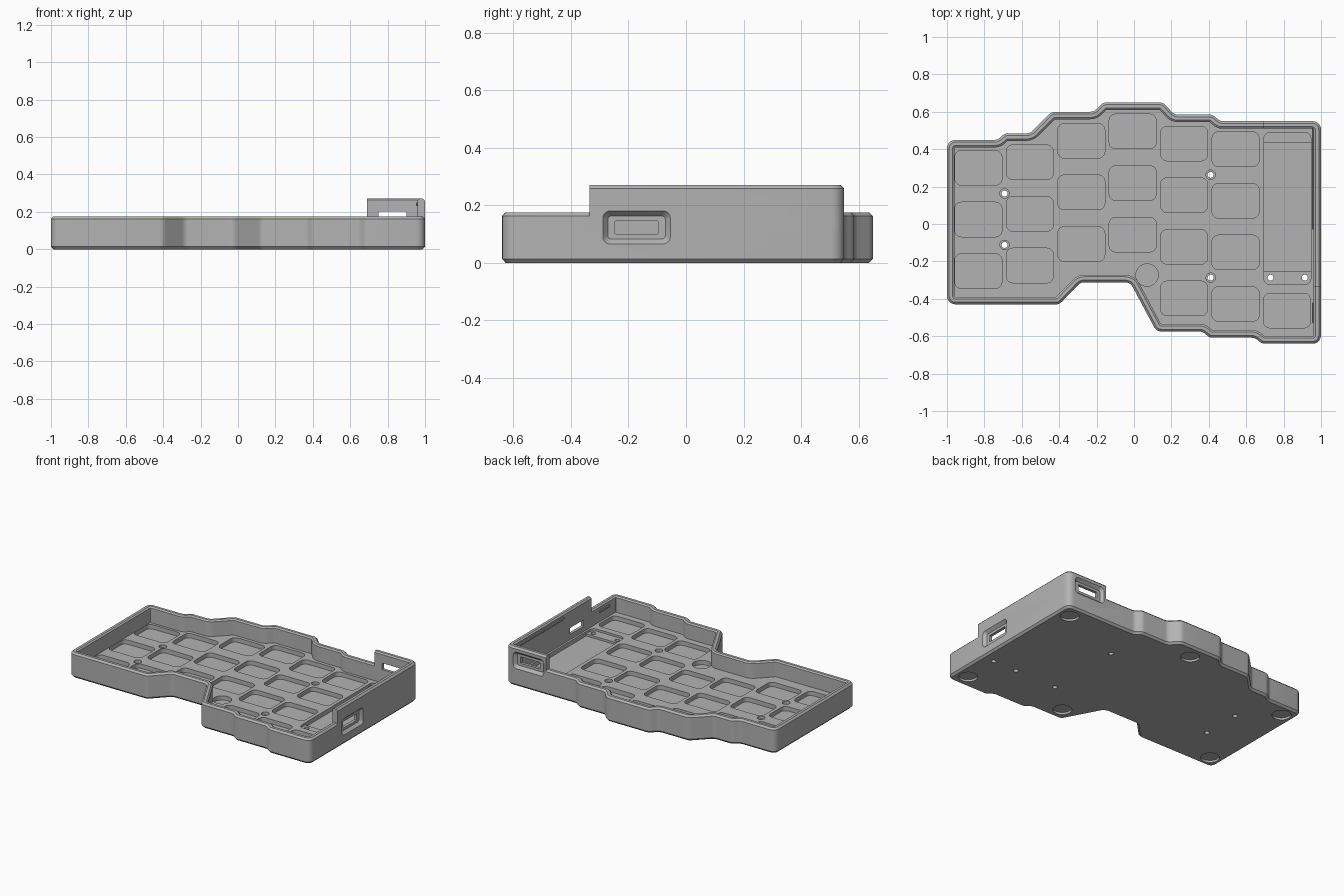
import bpy, bmesh, math
from mathutils import Vector, Matrix

if "Cube" in bpy.data.objects:
    bpy.data.objects.remove(bpy.data.objects["Cube"])

grey = bpy.data.materials.new("case grey")
grey.use_nodes = True
COLOUR = (0.45, 0.45, 0.45, 1)
grey.diffuse_color = COLOUR
grey.node_tree.nodes["Principled BSDF"].inputs["Base Color"].default_value = COLOUR

# Case outline, counter-clockwise
OUTLINE = [(-1, -.43), (-.4, -.43), (-.285, -.312), (-.02, -.312), (.12, -.575), (.365, -.575),
           (.405, -.608), (.645, -.608), (.685, -.64), (1, -.64), (1, .55), (.46, .55),
           (.42, .585), (.215, .585), (.155, .65), (-.165, .65), (-.215, .6), (-.44, .6),
           (-.555, .485), (-.69, .485), (-.73, .45), (-1, .45)]


def rounded(points, radius, inset=0, steps=5):
    """Inset a polygon and round every corner, keeping the point count fixed."""
    pts = [Vector(p) for p in points]
    n = len(pts)
    dirs = [(pts[(i + 1) % n] - pts[i]).normalized() for i in range(n)]
    moved, turns = [], []
    for i in range(n):
        a, b = dirs[i - 1], dirs[i]
        na, nb = Vector((-a.y, a.x)), Vector((-b.y, b.x))
        moved.append(pts[i] + (na + nb) * (inset / (1 + na.dot(nb))))
        turns.append(math.atan2(a.x * b.y - a.y * b.x, a.dot(b)))
    out = []
    for i in range(n):
        p, turn = moved[i], turns[i]
        r = radius - inset if turn > 0 else radius + inset
        room = min((moved[i - 1] - p).length, (moved[(i + 1) % n] - p).length) * .48
        t = min(max(r, .004) * math.tan(abs(turn) / 2), room)
        r = t / math.tan(abs(turn) / 2)
        side = math.copysign(1, turn)
        start = p - dirs[i - 1] * t
        normal = Vector((-dirs[i - 1].y, dirs[i - 1].x)) * side
        centre = start + normal * r
        for k in range(steps + 1):
            out.append(centre + Matrix.Rotation(turn * k / steps, 2) @ (start - centre))
    return out


def box_outline(w, h):
    return [(-w / 2, -h / 2), (w / 2, -h / 2), (w / 2, h / 2), (-w / 2, h / 2)]


def loft(bm, rings, matrix=Matrix()):
    """Closed solid through rings given as (2D points, height)."""
    loops = [[bm.verts.new(matrix @ Vector((p[0], p[1], z))) for p in pts] for pts, z in rings]
    bm.faces.new(loops[0][::-1])
    bm.faces.new(loops[-1])
    for lo, hi in zip(loops, loops[1:]):
        for i in range(len(lo)):
            j = (i + 1) % len(lo)
            bm.faces.new((lo[i], lo[j], hi[j], hi[i]))


def finish(bm, name):
    bmesh.ops.recalc_face_normals(bm, faces=bm.faces)
    mesh = bpy.data.meshes.new(name)
    bm.to_mesh(mesh)
    bm.free()
    mesh.materials.append(grey)
    obj = bpy.data.objects.new(name, mesh)
    bpy.context.collection.objects.link(obj)
    return obj


def combine(obj, other, operation="DIFFERENCE"):
    mod = obj.modifiers.new("combine", "BOOLEAN")
    mod.operation, mod.solver, mod.object = operation, "EXACT", other
    bpy.context.view_layer.objects.active = obj
    bpy.ops.object.modifier_apply(modifier=mod.name)
    bpy.data.objects.remove(other)


FLOOR, DEEP, WALL = .065, .035, .04


def tray(name, top):
    """Chamfered open tray following the outline."""
    profile = [(.013, 0), (0, .014), (0, top - .012), (.012, top), (.03, top),
               (WALL, top - .008), (WALL, FLOOR)]
    bm = bmesh.new()
    loft(bm, [(rounded(OUTLINE, .045, d), z) for d, z in profile])
    return finish(bm, name)


def block(name, low, high, bevel=0):
    bm = bmesh.new()
    low, high = Vector(low), Vector(high)
    bmesh.ops.create_cube(bm, size=1)
    for v in bm.verts:
        v.co = (low + high) / 2 + v.co * (high - low)
    if bevel:
        bmesh.ops.bevel(bm, geom=bm.edges[:], offset=bevel, segments=1, affect="EDGES")
    return finish(bm, name)


# Tray with a raised wall around the back corner
case = tray("keyboard_case", .175)
raised = tray("raised_wall", .27)
combine(raised, block("wall_region", (.69, -.335, .1), (1.2, .8, .4), .01), "INTERSECT")
combine(case, raised, "UNION")


def well(bm, x, y, w, h, z, radius=.035, top=.1):
    shape = rounded(box_outline(w, h), radius)
    loft(bm, [(shape, z), (shape, top)], Matrix.Translation((x, y, 0)))


def disc(bm, x, y, radius, z0, z1):
    bmesh.ops.create_cone(bm, cap_ends=True, segments=32, radius1=radius, radius2=radius,
                          depth=z1 - z0, matrix=Matrix.Translation((x, y, (z0 + z1) / 2)))


# Key wells, in columns with a shared pitch
COLUMNS = [(.3, 3), (.33, 3), (.445, 3), (.495, 3), (.43, 4), (.4, 4), (-.463, 1)]
bm = bmesh.new()
for i, (y, count) in enumerate(COLUMNS):
    for row in range(count):
        well(bm, -.832 + .275 * i, y - .276 * row, .252, .185, DEEP)
well(bm, .82, .083, .252, .815, .05)
disc(bm, .07, -.273, .06, DEEP, .1)
MOUNTS = [(-.692, .163), (-.692, -.112), (.41, .263), (.41, -.287)]
for x, y in MOUNTS:
    disc(bm, x, y, .025, .045, .1)
combine(case, finish(bm, "wells"))

# Deeper controller bay
combine(case, block("controller_bay", (.694, -.255, DEEP), (.946, .435, .1)))

# Screw holes and shallow round foot recesses underneath
bm = bmesh.new()
for x, y in MOUNTS + [(.73, -.287), (.913, -.287)]:
    disc(bm, x, y, .016, -.1, .1)
for x, y in [(.91, .455), (0, .55), (.91, -.54), (.19, -.475), (-.91, .36), (-.91, -.34)]:
    disc(bm, x, y, .06, -.1, .015)
combine(case, finish(bm, "underside_holes"))


def port(matrix):
    """Connector opening: bevelled frame and a smaller slot through the wall."""
    bm = bmesh.new()
    frame, mid, slot = box_outline(.235, .115), box_outline(.2, .08), box_outline(.15, .045)
    loft(bm, [(rounded(slot, .004), -.08), (rounded(slot, .004), -.02),
              (rounded(mid, .012), -.02), (rounded(frame, .025), 0),
              (rounded(frame, .025), .05)], matrix)
    combine(case, finish(bm, "port_cutter"))


port(Matrix.Translation((1, -.172, .123)) @ Matrix(((0, 0, 1, 0), (1, 0, 0, 0), (0, 1, 0, 0), (0, 0, 0, 1))))
port(Matrix.Translation((.825, .55, .18)) @ Matrix(((-1, 0, 0, 0), (0, 0, 1, 0), (0, 1, 0, 0), (0, 0, 0, 1))))

# Snap ridges for the lid on the inner walls
ridges = [block("back_ridge", (.75, .514, .232), (.955, .53, .25), .004),
          block("side_ridge", (.952, -.03, .232), (.975, .515, .25), .004),
          block("front_side_ridge", (.952, -.53, .13), (.975, -.42, .148), .004)]

# Smooth rounded corners, sharp edges kept
bpy.ops.object.select_all(action="DESELECT")
for obj in [case] + ridges:
    obj.select_set(True)
bpy.context.view_layer.objects.active = case
bpy.ops.object.shade_smooth_by_angle(angle=math.radians(30))
